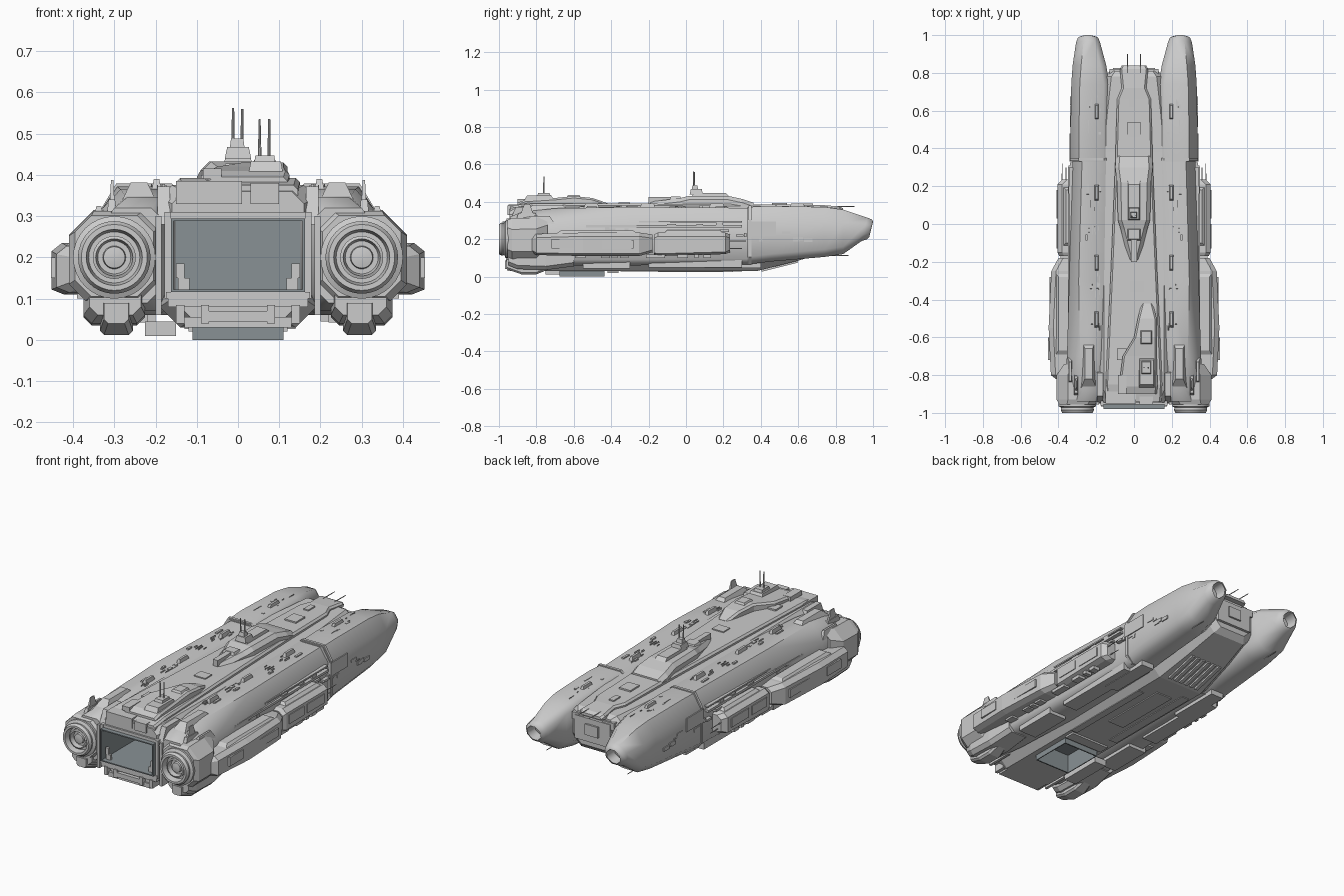
import bpy, bmesh, math, random
from mathutils import Vector, Matrix

random.seed(4)


def material(name, rgb):
    m = bpy.data.materials.new(name)
    m.diffuse_color = (*rgb, 1)
    return m


HULL = material("hull grey", (0.6, 0.6, 0.6))
BAY = material("bay blue grey", (0.25, 0.285, 0.30))


def finish(bm, name, mat=HULL, mirror=False, recalc=True):
    if mirror:
        geo = bmesh.ops.duplicate(bm, geom=bm.verts[:] + bm.edges[:] + bm.faces[:])["geom"]
        for v in geo:
            if isinstance(v, bmesh.types.BMVert):
                v.co.x *= -1
    if recalc:
        bmesh.ops.recalc_face_normals(bm, faces=bm.faces)
    me = bpy.data.meshes.new(name)
    bm.to_mesh(me)
    bm.free()
    me.materials.append(mat)
    ob = bpy.data.objects.new(name, me)
    bpy.context.collection.objects.link(ob)
    return ob


def add_box(bm, x0, x1, y0, y1, z0, z1, tx=0, ty=0):
    """Box whose top is drawn in by tx and ty."""
    vs = [bm.verts.new(p) for p in (
        (x0, y0, z0), (x1, y0, z0), (x1, y1, z0), (x0, y1, z0),
        (x0 + tx, y0 + ty, z1), (x1 - tx, y0 + ty, z1), (x1 - tx, y1 - ty, z1), (x0 + tx, y1 - ty, z1))]
    for f in ((3, 2, 1, 0), (4, 5, 6, 7), (0, 1, 5, 4), (1, 2, 6, 5), (2, 3, 7, 6), (3, 0, 4, 7)):
        bm.faces.new([vs[i] for i in f])


def boxes(name, items, mirror=False, mat=HULL):
    bm = bmesh.new()
    for b in items:
        add_box(bm, *b)
    return finish(bm, name, mat, mirror)


def loft(name, sections, mirror=False, slant=0, smooth=False):
    """Sections: y, x0, x1, z0, z1, chamfers (low inner, low outer, top outer, top inner)."""
    bm = bmesh.new()
    rings = []
    for y, x0, x1, z0, z1, ch in sections:
        (a, ah), (b, bh), (c, chh), (d, dh) = [k if isinstance(k, tuple) else (k, k) for k in ch]
        pts = ((x0 + a, z0), (x1 - b, z0), (x1, z0 + bh), (x1, z1 - chh),
               (x1 - c, z1), (x0 + d, z1), (x0, z1 - dh), (x0, z0 + ah))
        k = slant if y > 0.9 else 0
        rings.append([bm.verts.new((x, y - k * (z1 - z), z)) for x, z in pts])
    for r, q in zip(rings, rings[1:]):
        for i in range(8):
            j = (i + 1) % 8
            bm.faces.new((r[i], r[j], q[j], q[i]))
    bm.faces.new(rings[0])
    bm.faces.new(rings[-1])
    ob = finish(bm, name, HULL, mirror)
    if smooth:
        smooth_by_angle(ob, 50)
    return ob


def smooth_by_angle(ob, deg):
    for p in ob.data.polygons:
        p.use_smooth = True
    ob.data.set_sharp_from_angle(angle=math.radians(deg))


def turned(name, profile, x, z, n=32):
    """Revolve (radius, y) about a lengthwise axis."""
    bm = bmesh.new()
    rings = [[bm.verts.new((x + r * math.cos(t * math.tau / n), y, z + r * math.sin(t * math.tau / n)))
              for t in range(n)] for r, y in profile]
    for r, q in zip(rings, rings[1:]):
        for i in range(n):
            bm.faces.new((r[i], r[(i + 1) % n], q[(i + 1) % n], q[i]))
    bm.faces.new(rings[0])
    bm.faces.new(rings[-1])
    smooth_by_angle(finish(bm, name, HULL, True), 30)


def rods(name, items, r=0.003):
    bm = bmesh.new()
    for p, q in items:
        p, q = Vector(p), Vector(q)
        m = Matrix.Translation((p + q) / 2) @ Vector((0, 0, 1)).rotation_difference(q - p).to_matrix().to_4x4()
        bmesh.ops.create_cone(bm, cap_ends=True, segments=8, radius1=r, radius2=r * 0.7, depth=(q - p).length, matrix=m)
    finish(bm, name)


# central hull with front bay and belly opening cut out
e = (0.05, 0.05, 0.03, 0.03)
hull = loft("central_hull", [
    (-0.945, -0.16, 0.16, 0.05, 0.36, e), (-0.88, -0.19, 0.19, 0.03, 0.375, e),
    (0.38, -0.19, 0.19, 0.03, 0.365, e), (0.60, -0.17, 0.17, 0.085, 0.365, e),
    (0.78, -0.15, 0.15, 0.14, 0.365, e), (0.81, -0.13, 0.13, 0.17, 0.35, e)])
cutters = [boxes("bay_cutter", [(-0.158, 0.158, -1.2, -0.52, 0.12, 0.29)]),
           boxes("belly_cutter", [(-0.107, 0.107, -0.67, -0.44, -0.1, 0.11)])]
for c in cutters:
    c.hide_render = True
    c.hide_viewport = True
    mod = hull.modifiers.new("cut", 'BOOLEAN')
    mod.object = c
    mod.operation = 'DIFFERENCE'
    mod.solver = 'EXACT'


# bay linings, each open on one side
def lining(name, dims, axis):
    bm = bmesh.new()
    add_box(bm, *dims)
    bm.normal_update()
    bmesh.ops.delete(bm, geom=[f for f in bm.faces if f.normal[axis] < -0.9], context='FACES')
    bmesh.ops.reverse_faces(bm, faces=bm.faces)
    finish(bm, name, BAY, recalc=False)


lining("front_bay_lining", (-0.156, 0.156, -0.98, -0.525, 0.122, 0.288), 1)
lining("belly_bay_lining", (-0.105, 0.105, -0.668, -0.442, 0.002, 0.105), 2)
boxes("front_bay_lip", [(-0.162, 0.162, -0.98, -0.93, 0.288, 0.294), (-0.162, 0.162, -0.98, -0.93, 0.116, 0.122),
                        (-0.162, -0.156, -0.98, -0.93, 0.12, 0.29), (0.156, 0.162, -0.98, -0.93, 0.12, 0.29)], mat=BAY)
boxes("belly_lip", [(-0.11, 0.11, -0.675, -0.668, 0, 0.04), (-0.11, 0.11, -0.442, -0.435, 0, 0.04),
                    (-0.11, -0.105, -0.67, -0.44, 0, 0.04), (0.105, 0.11, -0.67, -0.44, 0, 0.04)], mat=BAY)
boxes("bay_frame", [(-0.175, 0.175, -0.955, -0.9, 0.294, 0.31), (-0.175, 0.175, -0.965, -0.9, 0.1, 0.116),
                    (-0.178, -0.162, -0.96, -0.9, 0.1, 0.31), (0.162, 0.178, -0.96, -0.9, 0.1, 0.31),
                    (-0.15, 0.01, -0.95, -0.82, 0.33, 0.385), (0.03, 0.1, -0.955, -0.85, 0.33, 0.38)])
boxes("bay_corner_fittings", [(0.118, 0.145, -0.955, -0.94, 0.122, 0.15), (0.13, 0.15, -0.955, -0.94, 0.15, 0.185)], True)
boxes("chin", [(-0.13, 0.13, -0.955, -0.85, 0.03, 0.055), (-0.17, 0.17, -0.962, -0.9, 0.08, 0.1),
               (-0.07, 0.07, -0.965, -0.9, 0.045, 0.07)]
      + [(x, x + 0.02, -0.968, -0.9, 0.04, 0.085) for x in (-0.15, -0.09, 0.07, 0.13)])

# spine deck tapering aft
n = (0, 0, 0.01, 0.01)
loft("spine_deck", [(y, -w, w, 0.35, z, n) for y, w, z in (
    (-0.94, 0.145, 0.375), (-0.85, 0.15, 0.392), (-0.3, 0.125, 0.39), (0.3, 0.1, 0.387),
    (0.66, 0.09, 0.383), (0.72, 0.065, 0.383), (0.82, 0.075, 0.375), (0.84, 0.065, 0.365))])

# long side pods with forked aft tips
s = (0.03, (0.03, 0.03), (0.05, 0.075), 0.02)
loft("side_pod", [
    (-0.94, 0.19, 0.35, 0.09, 0.32, s), (-0.88, 0.17, 0.37, 0.07, 0.345, (0.03, 0.03, (0.1, 0.07), 0.02)),
    (-0.70, 0.16, 0.355, 0.06, 0.365, (0.03, 0.03, (0.07, 0.085), 0.02)),
    (-0.30, 0.14, 0.343, 0.06, 0.372, s), (0.34, 0.13, 0.325, 0.065, 0.367, s)], True, smooth=True)
t = (0.05, (0.035, 0.04), (0.045, 0.075), 0.03)
loft("aft_pod", [
    (0.33, 0.13, 0.335, 0.065, 0.372, t), (0.45, 0.13, 0.337, 0.08, 0.377, t),
    (0.74, 0.13, 0.332, 0.105, 0.372, t), (0.84, 0.147, 0.325, 0.12, 0.358, t),
    (0.97, 0.18, 0.307, 0.19, 0.315, (0.035, 0.035, 0.04, 0.03)),
    (0.995, 0.19, 0.297, 0.2, 0.305, (0.03,) * 4), (1.0, 0.205, 0.285, 0.212, 0.293, (0.025,) * 4),
    (0.94, 0.213, 0.277, 0.22, 0.285, (0.02,) * 4)], True, slant=0.25, smooth=True)
loft("pod_collar", [(y, 0.13, 0.34, 0.065, 0.379, t) for y in (0.335, 0.35)], True)

# engine housings and round nozzles
h = (0.04,) * 4
loft("engine_housing", [(-0.955, 0.205, 0.395, 0.105, 0.302, h), (-0.93, 0.19, 0.41, 0.095, 0.312, (0.04, 0.04, 0.06, 0.04)),
                        (-0.80, 0.19, 0.41, 0.095, 0.315, (0.04, 0.04, 0.06, 0.04)), (-0.74, 0.2, 0.37, 0.11, 0.315, h)], True)
turned("engine_nozzle", [(0.095, -0.93), (0.1, -0.955), (0.1, -0.965), (0.085, -0.972), (0.088, -0.985), (0.08, -1.0),
                         (0.068, -1.0), (0.062, -0.965), (0.052, -0.965), (0.052, -0.982), (0.045, -0.985),
                         (0.04, -0.96), (0.028, -0.96), (0.026, -0.975), (0.01, -0.978)], 0.3, 0.2)
boxes("engine_top_plates", [(0.195, 0.285, -0.88, -0.6, 0.33, 0.382, 0.025, 0.06), (0.165, 0.195, -0.95, -0.75, 0.28, 0.372, 0, 0.04),
                            (0.185, 0.2, -0.955, -0.8, 0.06, 0.3), (0.32, 0.355, -0.86, -0.7, 0.28, 0.325, 0.012, 0.03)], True)
boxes("engine_fin", [(0.294, 0.318, -0.91, -0.79, 0.3, 0.34, 0.004, 0.015), (0.299, 0.311, -0.885, -0.815, 0.33, 0.388, 0.003, 0.02)], True)

# lower skids and belly plates
k = (0.02, 0.02, 0, 0)
loft("lower_skid", [(-0.95, 0.235, 0.36, 0.06, 0.12, k), (-0.9, 0.225, 0.375, 0.04, 0.12, k),
                    (-0.75, 0.225, 0.375, 0.035, 0.12, k), (-0.6, 0.225, 0.36, 0.055, 0.12, k)], True)
loft("skid_foot", [(-0.96, 0.265, 0.325, 0.04, 0.09, (0.01, 0.01, 0, 0)), (-0.88, 0.255, 0.335, 0.012, 0.09, (0.01, 0.01, 0, 0)),
                   (-0.8, 0.255, 0.335, 0.012, 0.09, (0.01, 0.01, 0, 0)), (-0.73, 0.265, 0.325, 0.04, 0.09, (0.01, 0.01, 0, 0))], True)
boxes("pod_keel_plates", [(0.22, 0.33, -0.55, -0.3, 0.042, 0.08), (0.23, 0.32, -0.2, 0.3, 0.048, 0.09),
                          (0.2, 0.28, 0.1, 0.4, 0.045, 0.1)], True)
boxes("belly_plate", [(-0.225, -0.15, -0.75, -0.5, 0.01, 0.045), (-0.12, 0.12, -0.42, -0.36, 0.02, 0.04),
                      (-0.05, 0.05, -0.15, 0.25, 0.024, 0.04), (-0.13, -0.08, -0.3, 0.3, 0.026, 0.04),
                      (0.1, 0.14, -0.35, 0.2, 0.026, 0.04)])
bm = bmesh.new()
for i in range(6):
    add_box(bm, -0.1 + 0.036 * i, -0.08 + 0.036 * i, -0.1, 0.1, -0.008, 0.008)
bmesh.ops.transform(bm, matrix=Matrix.Translation((0, 0.5, 0.058)) @ Matrix.Rotation(0.245, 4, 'X'), verts=bm.verts)
finish(bm, "aft_ramp_ribs")

# long armoured sponsons along each side
g = (0.0, (0.03, 0.012), (0.025, 0.02), 0.0)
loft("forward_sponson", [(-0.83, 0.34, 0.40, 0.13, 0.22, g), (-0.80, 0.34, 0.44, 0.115, 0.228, g),
                         (-0.55, 0.34, 0.452, 0.11, 0.235, g), (-0.25, 0.32, 0.438, 0.11, 0.235, g),
                         (-0.18, 0.32, 0.40, 0.13, 0.225, g)], True)
loft("aft_sponson", [(-0.17, 0.3, 0.395, 0.115, 0.225, g), (-0.15, 0.3, 0.405, 0.11, 0.235, g),
                     (0.21, 0.3, 0.405, 0.12, 0.235, g), (0.235, 0.3, 0.38, 0.13, 0.225, g)], True)
boxes("sponson_panels", [(0.4, 0.454, -0.72, -0.6, 0.15, 0.2), (0.4, 0.448, -0.45, -0.28, 0.15, 0.195),
                         (0.38, 0.409, -0.13, 0.0, 0.15, 0.2), (0.38, 0.409, 0.03, 0.18, 0.15, 0.2),
                         (0.33, 0.42, -0.7, -0.25, 0.225, 0.245, 0.02, 0.03), (0.3, 0.38, -0.12, 0.2, 0.23, 0.248, 0.02, 0.02),
                         (0.32, 0.342, 0.33, 0.48, 0.22, 0.295), (0.3, 0.35, -0.6, 0.3, 0.262, 0.275),
                         (0.3, 0.345, -0.25, 0.3, 0.288, 0.296)], True)

# forward deckhouse
loft("forward_deckhouse", [(y, a, b, 0.37, z, n) for y, a, b, z in (
    (-0.9, -0.07, 0.12, 0.395), (-0.86, -0.08, 0.125, 0.41), (-0.7, -0.06, 0.12, 0.42),
    (-0.6, 0.0, 0.12, 0.43), (-0.5, 0.02, 0.12, 0.42), (-0.42, 0.04, 0.1, 0.392))])
boxes("forward_tower", [(0.025, 0.11, -0.87, -0.7, 0.4, 0.433, 0.006, 0.02), (0.038, 0.092, -0.8, -0.72, 0.42, 0.447, 0.004, 0.01),
                        (-0.085, -0.04, -0.9, -0.8, 0.39, 0.415), (0.03, 0.1, -0.64, -0.56, 0.42, 0.437, 0.01, 0.01)])

# bridge on the spine
loft("bridge", [(y, -w, w, 0.375, z, (0, 0, 0.02, 0.02)) for y, w, z in (
    (-0.19, 0.03, 0.40), (-0.15, 0.04, 0.405), (-0.03, 0.07, 0.42), (0.02, 0.085, 0.432),
    (0.22, 0.09, 0.432), (0.30, 0.1, 0.415), (0.36, 0.095, 0.395))])
boxes("bridge_tower", [(-0.035, 0.035, 0.02, 0.24, 0.42, 0.448, 0.005, 0.03), (-0.032, 0.032, 0.02, 0.09, 0.44, 0.468, 0.006, 0.006),
                       (-0.02, 0.016, 0.03, 0.065, 0.465, 0.488, 0.003, 0.005), (-0.04, 0.04, -0.09, -0.02, 0.405, 0.428, 0.01, 0.01),
                       (-0.015, 0.015, -0.2, -0.06, 0.39, 0.425)])
rods("masts", [((-0.012, 0.04, 0.47), (-0.012, 0.04, 0.562)), ((0.01, 0.045, 0.47), (0.01, 0.045, 0.56)),
               ((0.053, -0.76, 0.44), (0.052, -0.76, 0.535)), ((0.075, -0.76, 0.44), (0.076, -0.76, 0.535))], 0.004)
rods("side_aerials", [((k * x, y0, z), (k * x, y1, z)) for k in (-1, 1) for x, y0, y1, z in (
    (0.035, 0.8, 0.9, 0.375), (0.25, 0.7, 0.87, 0.112), (0.38, 0.2, 0.32, 0.19), (0.36, 0.2, 0.3, 0.15))])

# aft centre block between the tips
boxes("aft_block", [(-0.11, 0.11, 0.78, 0.825, 0.2, 0.33), (-0.04, 0.04, 0.8, 0.835, 0.24, 0.3),
                    (-0.13, -0.06, 0.79, 0.82, 0.3, 0.34), (0.06, 0.13, 0.79, 0.82, 0.3, 0.34)])

# small fittings scattered on decks and sides
bm = bmesh.new()
for i in range(34):
    y, l = random.uniform(-0.6, 0.72), random.uniform(0.015, 0.06)
    x, w = random.uniform(0.17, 0.25), random.choice((0.004, 0.008, 0.014))
    add_box(bm, x, x + w, y, y + l, 0.35, random.uniform(0.374, 0.379), 0.001, 0.002)
for i in range(26):
    y, l = random.uniform(-0.6, 0.68), random.uniform(0.015, 0.06)
    z = random.uniform(0.18, 0.285)
    out = 0.339 if y > 0.3 else 0.347
    add_box(bm, 0.31, out, y, y + l, z, z + random.choice((0.006, 0.012, 0.02)))
for i in range(14):
    y = random.uniform(-0.75, 0.15)
    add_box(bm, 0.35, 0.39, y, y + random.uniform(0.02, 0.06), 0.1, 0.118)
for y in (-0.55, -0.25, 0.12, 0.55):
    add_box(bm, 0.185, 0.21, y, y + 0.09, 0.36, 0.39, 0.006, 0.012)
finish(bm, "hull_fittings", HULL, True)
boxes("deck_hatches", [(-0.035, 0.035, 0.46, 0.54, 0.37, 0.393), (-0.09, -0.04, -0.72, -0.66, 0.38, 0.4),
                       (-0.02, 0.05, -0.36, -0.3, 0.38, 0.396), (-0.03, 0.0, 0.62, 0.68, 0.37, 0.39)])
